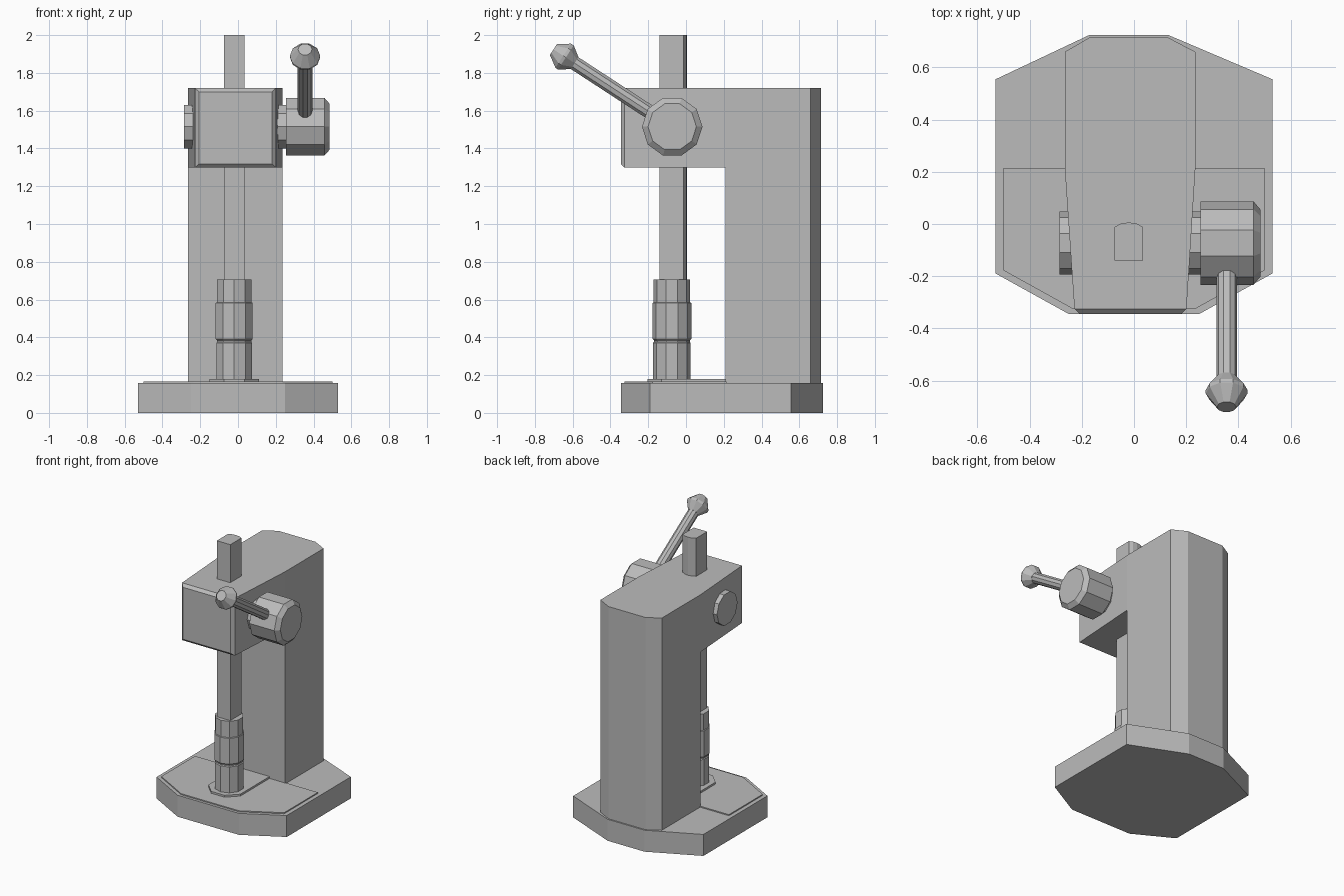
import bpy, bmesh, math
from mathutils import Matrix, Vector

cube = bpy.data.objects.get("Cube")
if cube:
    bpy.data.objects.remove(cube, do_unlink=True)

GREY = (0.5, 0.5, 0.5, 1)
metal = bpy.data.materials.new("cast grey")
metal.use_nodes = True
metal.diffuse_color = GREY
metal.node_tree.nodes["Principled BSDF"].inputs["Base Color"].default_value = GREY


def finish(name, bm, matrix=None):
    """Turn a bmesh into a flat shaded object."""
    bmesh.ops.recalc_face_normals(bm, faces=bm.faces)
    if matrix:
        bm.transform(matrix)
    mesh = bpy.data.meshes.new(name)
    bm.to_mesh(mesh)
    bm.free()
    mesh.materials.append(metal)
    obj = bpy.data.objects.new(name, mesh)
    bpy.context.collection.objects.link(obj)
    return obj


def prism(outline, z0, z1):
    """Extrude a plan outline from z0 up to z1."""
    bm = bmesh.new()
    face = bm.faces.new([bm.verts.new((x, y, z0)) for x, y in outline])
    top = bmesh.ops.extrude_face_region(bm, geom=[face])["geom"]
    verts = [v for v in top if isinstance(v, bmesh.types.BMVert)]
    bmesh.ops.translate(bm, verts=verts, vec=(0, 0, z1 - z0))
    return bm


def turned(name, profile, matrix, sides=10):
    """Turn a (radius, height) profile about z, first corner on local x."""
    bm = bmesh.new()
    rings = []
    for r, h in profile:
        angles = [2 * math.pi * i / sides for i in range(sides)]
        rings.append([bm.verts.new((r * math.cos(a), r * math.sin(a), h)) for a in angles])
    for low, high in zip(rings, rings[1:]):
        for i in range(sides):
            j = (i + 1) % sides
            bm.faces.new((low[i], low[j], high[j], high[i]))
    bm.faces.new(rings[0])
    bm.faces.new(rings[-1])
    return finish(name, bm, matrix)


def axes(local_x, local_z, origin):
    """Frame with the given local x and z directions."""
    x, z = Vector(local_x).normalized(), Vector(local_z).normalized()
    frame = Matrix((x, z.cross(x), z)).transposed().to_4x4()
    return Matrix.Translation(origin) @ frame


# Base, table plate and the raised strip under the ram
finish("base", prism([(-0.25, -0.345), (0.25, -0.345), (0.53, -0.19), (0.53, 0.555),
                      (0.13, 0.725), (-0.17, 0.725), (-0.53, 0.555), (-0.53, -0.19)], 0, 0.158))
finish("table_plate", prism([(-0.235, -0.325), (0.235, -0.325), (0.5, -0.178),
                             (0.5, 0.215), (-0.5, 0.215), (-0.5, -0.178)], 0.15, 0.166))
finish("anvil_strip", prism([(-0.075, -0.205), (0.035, -0.205), (0.11, -0.13),
                             (0.11, 0.215), (-0.15, 0.215), (-0.15, -0.13)], 0.15, 0.18))

# Column with chamfered back corners
finish("column", prism([(-0.265, 0.21), (0.235, 0.21), (0.235, 0.66),
                        (0.13, 0.715), (-0.17, 0.715), (-0.265, 0.66)], 0.15, 1.72))

# Tapered overhanging head with a bevelled front
bm = prism([(-0.227, -0.345), (0.2, -0.345), (0.235, 0.21), (-0.265, 0.21)], 1.298, 1.72)
front = [e for e in bm.edges if all(v.co.y < -0.3 for v in e.verts)]
bmesh.ops.bevel(bm, geom=front, offset=0.02, segments=1, affect='EDGES')
finish("head", bm)

# Ram bar with a rounded back
finish("ram", prism([(-0.075, -0.14), (0.035, -0.14), (0.035, -0.012), (0.01, 0.002),
                     (-0.02, 0.006), (-0.05, 0.002), (-0.075, -0.012)], 0.17, 2))

# Stepped ram nose with a narrow groove
turned("ram_nose", [(0.1, 0.175), (0.1, 0.37), (0.095, 0.376), (0.095, 0.384),
                    (0.103, 0.392), (0.103, 0.582), (0.097, 0.585), (0.097, 0.705)],
       axes((0, 1, 0), (0, 0, 1), (-0.02, -0.075, 0)))

# Pinion shaft and lever hub, both along x
across = axes((0, 1, 0), (1, 0, 0), (0, -0.073, 1.515))
turned("pinion_shaft", [(0.12, -0.285), (0.12, 0.27)], across)
turned("lever_hub", [(0.16, 0.255), (0.16, 0.458), (0.128, 0.485)], across)

# Lever and its knob
lever = axes((1, 0, 0), (0, -0.838, 0.546), (0.355, -0.073, 1.515))
turned("lever_rod", [(0.039, 0.1), (0.039, 0.64)], lever)
turned("lever_knob", [(0.04, 0.617), (0.08, 0.672), (0.08, 0.688), (0.037, 0.75)], lever)
